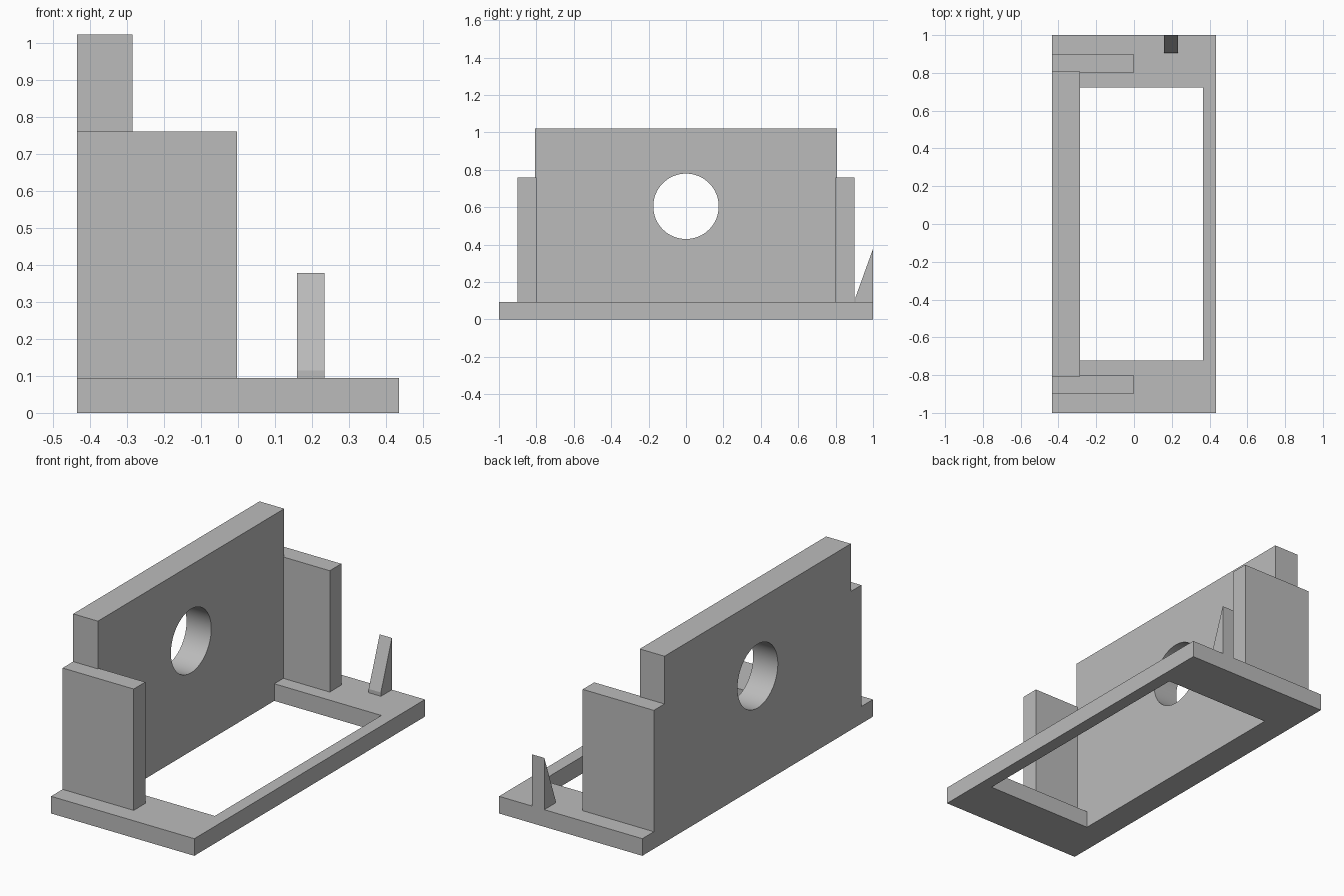
import bpy, bmesh, math
from mathutils import Vector

cube = bpy.data.objects.get("Cube")
if cube:
    bpy.data.objects.remove(cube, do_unlink=True)

grey = bpy.data.materials.new("plain_grey")
grey.use_nodes = True
GREY = (0.5, 0.5, 0.5, 1)
grey.diffuse_color = GREY
grey.node_tree.nodes["Principled BSDF"].inputs["Base Color"].default_value = GREY

BACK, FACE, FRONT = -0.435, -0.285, 0.435   # x of wall back, wall face, base rim
DECK, PANEL_TOP, WALL_TOP = 0.094, 0.76, 1.022


def prism(name, profile, depth):
    """Extrude a planar polygon by a depth vector."""
    bm = bmesh.new()
    face = bm.faces.new([bm.verts.new(p) for p in profile])
    moved = bmesh.ops.extrude_face_region(bm, geom=[face])["geom"]
    verts = [v for v in moved if isinstance(v, bmesh.types.BMVert)]
    bmesh.ops.translate(bm, verts=verts, vec=Vector(depth))
    bmesh.ops.recalc_face_normals(bm, faces=bm.faces)
    mesh = bpy.data.meshes.new(name)
    bm.to_mesh(mesh)
    bm.free()
    mesh.materials.append(grey)
    obj = bpy.data.objects.new(name, mesh)
    bpy.context.collection.objects.link(obj)
    return obj


def box(name, x0, x1, y0, y1, z0, z1):
    corners = [(x0, y0, z0), (x1, y0, z0), (x1, y1, z0), (x0, y1, z0)]
    return prism(name, corners, (0, 0, z1 - z0))


def cut(obj, cutter):
    """Apply a boolean difference and discard the cutter."""
    mod = obj.modifiers.new("opening", 'BOOLEAN')
    mod.operation, mod.solver, mod.object = 'DIFFERENCE', 'EXACT', cutter
    bpy.context.view_layer.objects.active = obj
    bpy.ops.object.modifier_apply(modifier=mod.name)
    bpy.data.objects.remove(cutter, do_unlink=True)


# Base frame with its rectangular opening
base = box("base_frame", BACK, FRONT, -1, 1, 0, DECK)
cut(base, box("base_cutter", FACE, 0.365, -0.722, 0.722, -0.1, 0.3))

# Upright wall with a round through-hole
wall = box("upright_wall", BACK, FACE, -0.808, 0.808, DECK, WALL_TOP)
steps = 64
ring = [(-0.6, 0.175 * math.cos(a), 0.605 + 0.175 * math.sin(a))
        for a in (math.tau * i / steps for i in range(steps))]
cut(wall, prism("hole_cutter", ring, (0.5, 0, 0)))
bpy.ops.object.select_all(action='DESELECT')
wall.select_set(True)
bpy.context.view_layer.objects.active = wall
bpy.ops.object.shade_smooth_by_angle(angle=math.radians(30))

# Side panels, notched around the wall ends
for side, label in ((1, "back"), (-1, "front")):
    outline = [(BACK, 0.808), (FACE, 0.808), (FACE, 0.8), (-0.003, 0.8),
               (-0.003, 0.9), (BACK, 0.9)]
    prism(label + "_side_panel", [(x, side * y, DECK) for x, y in outline],
          (0, 0, PANEL_TOP - DECK))

# Pointed wedge on the back edge of the base
wedge = [(0.905, DECK), (1, DECK), (1, 0.378), (0.905, 0.115)]
prism("wedge_stop", [(0.16, y, z) for y, z in wedge], (0.074, 0, 0))
